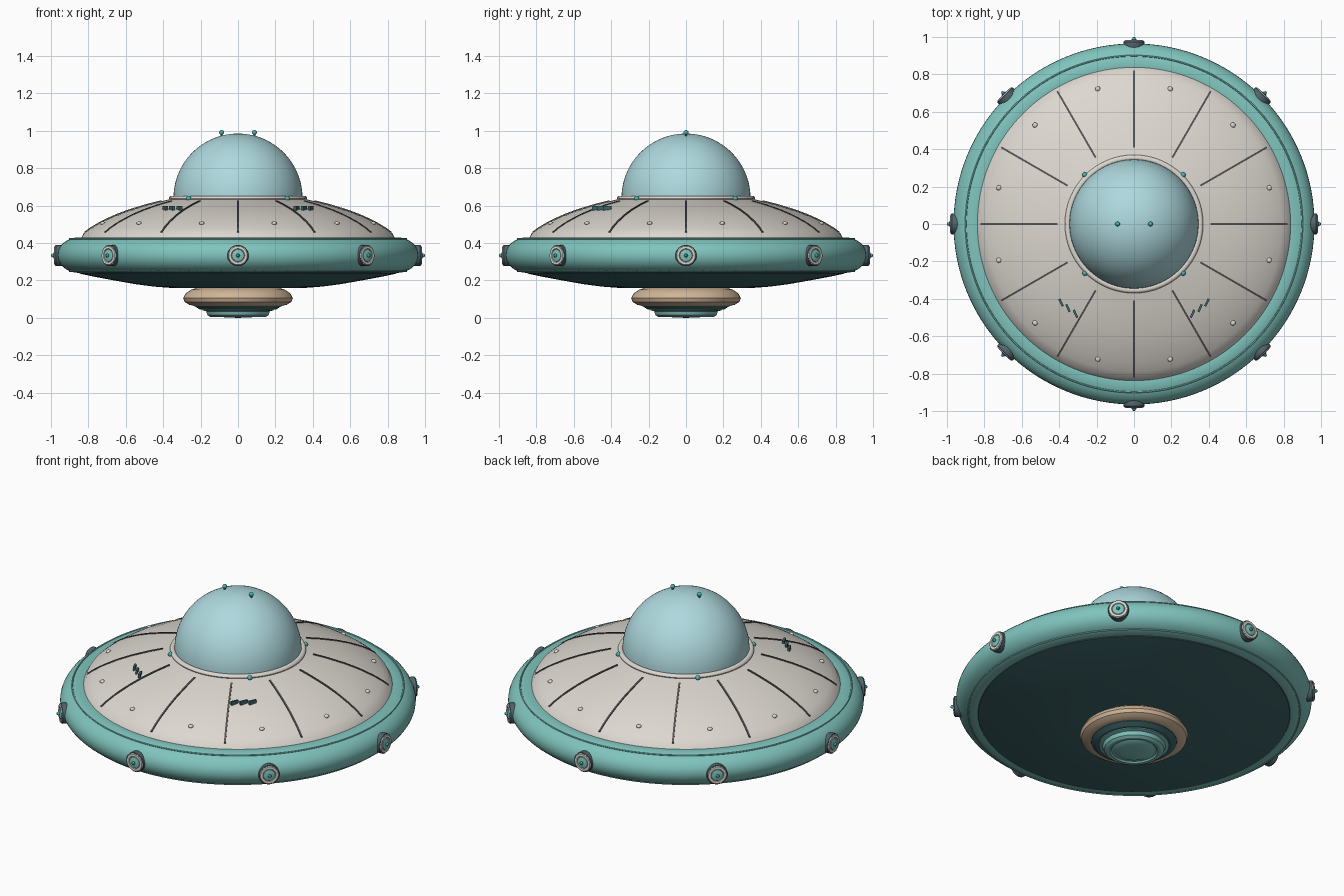
import bpy, bmesh, math
from mathutils import Matrix, Vector

if "Cube" in bpy.data.objects:
    bpy.data.objects.remove(bpy.data.objects["Cube"])


def material(name, r, g, b):
    m = bpy.data.materials.new(name)
    lin = [((c / 255 + 0.055) / 1.055) ** 2.4 for c in (r, g, b)]
    m.diffuse_color = (*lin, 1)
    m.use_nodes = True
    m.node_tree.nodes["Principled BSDF"].inputs["Base Color"].default_value = m.diffuse_color
    return m


TEAL = material("teal", 128, 196, 189)
DARK_TEAL = material("dark teal", 62, 102, 106)
SHELL = material("warm grey", 221, 216, 208)
GLASS = material("pale blue dome", 174, 217, 222)
TAN = material("tan", 208, 182, 152)
SLATE = material("slate", 82, 101, 110)
SEAM = material("seam grey", 84, 84, 84)
BRIGHT = material("bright teal", 74, 184, 178)


def finish(name, bm, mat, matrix=Matrix()):
    bmesh.ops.recalc_face_normals(bm, faces=bm.faces)
    me = bpy.data.meshes.new(name)
    bm.to_mesh(me)
    bm.free()
    me.materials.append(mat)
    ob = bpy.data.objects.new(name, me)
    bpy.context.collection.objects.link(ob)
    ob.matrix_world = matrix
    bpy.ops.object.select_all(action='DESELECT')
    ob.select_set(True)
    bpy.context.view_layer.objects.active = ob
    bpy.ops.object.shade_smooth_by_angle(angle=math.radians(32))
    return ob


def lathe(name, pts, mat, n=96, closed=False, matrix=Matrix()):
    """Spin a (radius, height) profile around z."""
    bm = bmesh.new()
    vs = [bm.verts.new((r, 0, z)) for r, z in pts]
    es = [bm.edges.new(p) for p in zip(vs, vs[1:])]
    if closed:
        es.append(bm.edges.new((vs[-1], vs[0])))
    bmesh.ops.spin(bm, geom=vs + es, cent=(0, 0, 0), axis=(0, 0, 1),
                   angle=math.tau, steps=n)
    bmesh.ops.remove_doubles(bm, verts=bm.verts, dist=1e-5)
    return finish(name, bm, mat, matrix)


def oval(r, z, a, b, n):
    return [(r + a * math.cos(i * math.tau / n), z + b * math.sin(i * math.tau / n))
            for i in range(n)]


def ball(name, loc, radius, mat, scale=(1, 1, 1)):
    bm = bmesh.new()
    bmesh.ops.create_uvsphere(bm, u_segments=12, v_segments=8, radius=radius)
    return finish(name, bm, mat, Matrix.LocRotScale(Vector(loc), None, Vector(scale)))


def polar(r, deg, z):
    a = math.radians(deg)
    return (r * math.cos(a), r * math.sin(a), z)


# Upper shell profile and a helper that samples its height
SHELL_PTS = [(0.33, 0.642), (0.39, 0.628), (0.48, 0.606), (0.58, 0.576),
             (0.66, 0.546), (0.74, 0.508), (0.79, 0.478), (0.825, 0.452)]


def shell_z(r):
    for (r0, z0), (r1, z1) in zip(SHELL_PTS, SHELL_PTS[1:]):
        if r <= r1:
            return z0 + (z1 - z0) * (r - r0) / (r1 - r0)
    return SHELL_PTS[-1][1]


# Saucer body
lathe("upper_shell", SHELL_PTS + [(0.845, 0.415)], SHELL, 128)
lathe("rim_ring", oval(0.85, 0.335, 0.115, 0.095, 32), TEAL, 128, True)
lathe("lower_hull", [(0.86, 0.26), (0.845, 0.236), (0.78, 0.222), (0.68, 0.203),
                     (0.55, 0.18), (0.45, 0.167), (0.36, 0.16), (0, 0.157)], DARK_TEAL, 128)
for z in (0.421, 0.25):
    lathe("rim_bead", oval(0.9, z, 0.005, 0.005, 6), TEAL, 96, True)

# Dome and its collar
dome = [(0.345 * math.cos(i * math.pi / 48), 0.64 + 0.345 * math.sin(i * math.pi / 48))
        for i in range(24)] + [(0, 0.985)]
lathe("dome", dome, GLASS)
lathe("dome_collar", oval(0.354, 0.638, 0.016, 0.014, 12), SHELL, 96, True)

# Belly thruster stack
lathe("thruster_disc", [(0, 0.165), (0.22, 0.16), (0.25, 0.15), (0.28, 0.13), (0.293, 0.105),
                        (0.285, 0.085), (0.262, 0.07), (0.235, 0.064), (0, 0.064)], TAN)
lathe("thruster_step", [(0, 0.08), (0.238, 0.08), (0.232, 0.062), (0.205, 0.045),
                        (0, 0.045)], DARK_TEAL)
lathe("thruster_nozzle", [(0.19, 0.06), (0.19, 0.04), (0.17, 0.035), (0.163, 0.014),
                          (0.148, 0.004), (0.13, 0.004), (0.122, 0.012), (0, 0.012)], TEAL)
lathe("thruster_lens", [(0.115, 0.014), (0.1, 0.006), (0.06, 0.001), (0, 0)], TEAL, 64)

# Radial seams and rivets on the shell
for k in range(12):
    bm = bmesh.new()
    rows = []
    for i in range(15):
        r = 0.41 + 0.41 * i / 14
        z = shell_z(r)
        rows.append([bm.verts.new((r, y, z + h)) for y, h in
                     ((-0.005, -0.01), (-0.005, 0.005), (0.005, 0.005), (0.005, -0.01))])
    for a, b in zip(rows, rows[1:]):
        for j in range(4):
            bm.faces.new((a[j], a[(j + 1) % 4], b[(j + 1) % 4], b[j]))
    bm.faces.new(rows[0])
    bm.faces.new(rows[-1])
    finish("shell_seam", bm, SEAM, Matrix.Rotation(math.radians(30 * k), 4, 'Z'))
    ball("shell_rivet", polar(0.748, 15 + 30 * k, 0.505), 0.014, SHELL, (1, 1, 0.7))

# Vent slots on the front of the shell, mirrored left and right
for s in (-1, 1):
    for x, y in ((0.39, -0.42), (0.353, -0.45), (0.313, -0.48)):
        bm = bmesh.new()
        bmesh.ops.create_cube(bm, size=1)
        bmesh.ops.scale(bm, vec=(0.012, 0.045, 0.022), verts=bm.verts)
        finish("vent_slot", bm, DARK_TEAL, Matrix.Translation((s * x, y, 0.586))
               @ Matrix.Rotation(math.radians(-s * 25), 4, 'Z'))

# Eight lamp pods around the rim
for k in range(8):
    m = (Matrix.Rotation(math.radians(45 * k), 4, 'Z')
         @ Matrix.Translation((0.97, 0, 0.333)) @ Matrix.Rotation(math.pi / 2, 4, 'Y'))
    lathe("pod_body", [(0, -0.06), (0.05, -0.06), (0.057, -0.045), (0.057, 0.004),
                       (0.053, 0.008), (0, 0.008)], SLATE, 32, matrix=m)
    lathe("pod_ring", oval(0.043, 0.008, 0.009, 0.005, 8), SHELL, 32, True, m)
    lathe("pod_lens", [(0.035, 0.006), (0.032, 0.011), (0.018, 0.015), (0, 0.016)],
          TEAL, 24, matrix=m)
    lathe("pod_nub", [(0.009, 0.012), (0.01, 0.02), (0.006, 0.028), (0, 0.03)],
          BRIGHT, 12, matrix=m)

# Beacon lights around the collar and two small antennae on the dome
for k in range(4):
    ball("collar_light", polar(0.372, 45 + 90 * k, 0.638), 0.014, BRIGHT)
for s in (-1, 1):
    lathe("antenna_stalk", [(0, -0.02), (0.006, -0.02), (0.006, 0.018), (0, 0.018)], SLATE, 10,
          matrix=Matrix.Translation((s * 0.088, 0, 0.97)))
    ball("antenna_tip", (s * 0.088, 0, 0.991), 0.013, BRIGHT)
